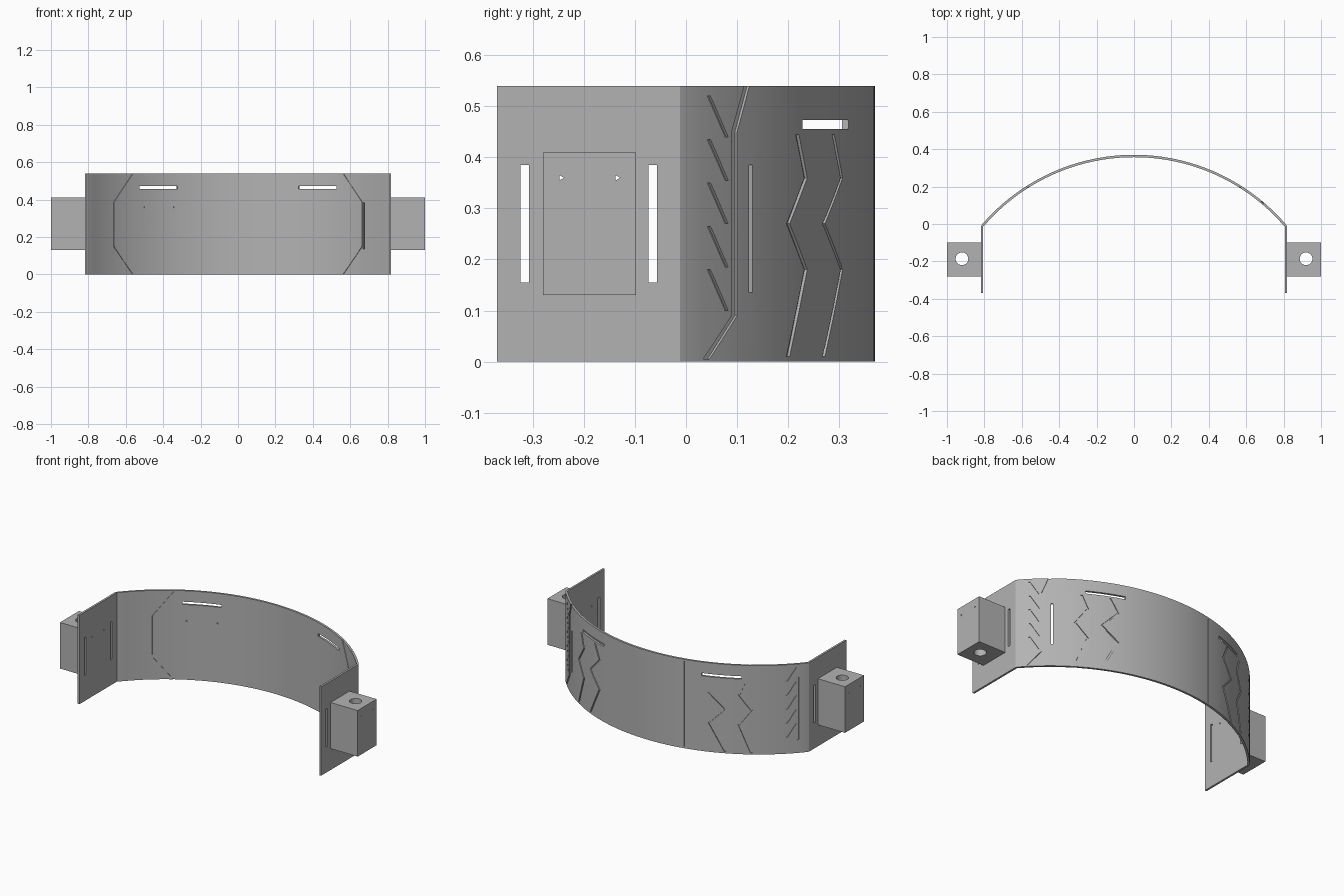
import bpy, bmesh, math
from mathutils import Matrix, Vector

if "Cube" in bpy.data.objects:
    bpy.data.objects.remove(bpy.data.objects["Cube"], do_unlink=True)

R, T, H = 1.072, 0.013, 0.54        # arch radius, wall thickness, height
CY = 0.37 - R                       # arch centre in y

grey = bpy.data.materials.new("plain_grey")
grey.use_nodes = True
grey.diffuse_color = (0.45, 0.45, 0.45, 1)
grey.node_tree.nodes["Principled BSDF"].inputs["Base Color"].default_value = grey.diffuse_color


def finish(name, bm):
    bmesh.ops.recalc_face_normals(bm, faces=bm.faces[:])
    me = bpy.data.meshes.new(name)
    bm.to_mesh(me)
    bm.free()
    me.materials.append(grey)
    ob = bpy.data.objects.new(name, me)
    bpy.context.collection.objects.link(ob)
    return ob


def loft(bm, loops, closed=False):
    """Skin a row of four-point sections and cap both ends."""
    rings = [[bm.verts.new(p) for p in ring] for ring in loops]
    for a, b in zip(rings, rings[1:]):
        for i in range(4):
            j = (i + 1) % 4
            bm.faces.new((a[i], a[j], b[j], b[i]))
    bm.faces.new(rings[0])
    bm.faces.new(rings[-1])


def on_arch(x, r, z):
    a = math.asin(max(-1, min(1, x / R)))
    return (r * math.sin(a), CY + r * math.cos(a), z)


def arch_x(y):
    return math.sqrt(R * R - (y - CY) ** 2)


def ribbon(bm, path, w, r0, r1):
    """Upright strip following (x, z) points on the arch between two radii."""
    loft(bm, [[on_arch(x - w, r0, z), on_arch(x + w, r0, z),
               on_arch(x + w, r1, z), on_arch(x - w, r1, z)] for x, z in path])


def box(bm, lo, hi):
    lo, hi = Vector(lo), Vector(hi)
    m = Matrix.Translation((lo + hi) / 2) @ Matrix.Diagonal((*(hi - lo), 1))
    bmesh.ops.create_cube(bm, size=1, matrix=m)


def rod(bm, centre, radius, length, sides, axis="Z"):
    m = Matrix.Translation(centre)
    if axis == "X":
        m = m @ Matrix.Rotation(math.pi / 2, 4, "Y")
    bmesh.ops.create_cone(bm, cap_ends=True, segments=sides, radius1=radius,
                          radius2=radius, depth=length, matrix=m)


def carve(ob, bm):
    cutter = finish("cutter", bm)
    cutter.hide_render = True
    mod = ob.modifiers.new("carve", "BOOLEAN")
    mod.operation, mod.solver, mod.object = "DIFFERENCE", "EXACT", cutter
    mod.use_self = True
    dg = bpy.context.evaluated_depsgraph_get()
    me = bpy.data.meshes.new_from_object(ob.evaluated_get(dg))
    ob.modifiers.clear()
    ob.data = me
    bpy.data.objects.remove(cutter, do_unlink=True)


def smooth(ob, angle):
    bpy.ops.object.select_all(action="DESELECT")
    ob.select_set(True)
    bpy.context.view_layer.objects.active = ob
    bpy.ops.object.shade_smooth_by_angle(angle=math.radians(angle))


# Arched wall with its two straight side plates, as outer and inner pairs
end = [((0.818, -0.37), (0.806, -0.37)), ((0.818, -0.012), (0.806, -0.012))]
pairs = [((-o[0], o[1]), (-i[0], i[1])) for o, i in end]
for k in range(49):
    x = R * math.sin((k / 24 - 1) * math.asin(0.808 / R))
    pairs.append((on_arch(x, R, 0)[:2], on_arch(x, R - T, 0)[:2]))
pairs += end[::-1]
bm = bmesh.new()
loft(bm, [[(*o, 0), (*i, 0), (*i, H), (*o, H)] for o, i in pairs])
wall = finish("curved_wall", bm)

# Through slots and pin holes
bm = bmesh.new()
for s in (-1, 1):
    ribbon(bm, [(s * 0.43, 0.456), (s * 0.43, 0.473)], 0.102, R - 0.06, R + 0.05)
    for y in (-0.316, -0.065):
        box(bm, (s * 0.812 - 0.03, y - 0.008, 0.155), (s * 0.812 + 0.03, y + 0.008, 0.385))
    for y in (-0.245, -0.135):
        rod(bm, (s * 0.812, y, 0.36), 0.006, 0.06, 3, "X")
for x in (-0.51, -0.35):
    ribbon(bm, [(x, 0.355), (x, 0.363)], 0.004, R - 0.03, R - 0.006)
ribbon(bm, [(0.68, 0.135), (0.68, 0.385)], 0.004, R - 0.05, R + 0.05)
carve(wall, bm)

# Shallow decorative grooves
bm = bmesh.new()
out = (R - 0.006, R + 0.02)
inn = (R - T - 0.02, R - T + 0.005)
for s in (-1, 1):
    # zigzags on the outside below the long slots
    for y in (0.2, 0.27):
        a, b = arch_x(y), arch_x(y + 0.035)
        path = [(a, 0.01), (b, 0.18), (a, 0.27), (b, 0.36), ((a + b) / 2, 0.445)]
        ribbon(bm, [(s * x, z) for x, z in path], 0.005, *out)
    # slanted ticks near the side plates
    for k in range(5):
        z = 0.1 + k * 0.085
        ribbon(bm, [(s * arch_x(0.08), z), (s * arch_x(0.045), z + 0.08)], 0.003, *out)
    # cut-corner frame on the inside
    frame = [(0.565, -0.01), (0.675, 0.15), (0.675, 0.385), (0.565, 0.55)]
    ribbon(bm, [(s * x, z) for x, z in frame], 0.004, *inn)
# bent bracket line on one side, upright line on the other
ribbon(bm, [(arch_x(0.04), 0.005), (arch_x(0.095), 0.09), (arch_x(0.095), 0.45),
            (arch_x(0.122), 0.55)], 0.006, *out)
ribbon(bm, [(-arch_x(0.036), 0.08), (-arch_x(0.036), 0.46)], 0.003, *out)
ribbon(bm, [(-0.23, 0.01), (-0.23, 0.53)], 0.002, *out)
carve(wall, bm)
smooth(wall, 15)

# Mounting blocks with an upright bolt hole and two pin holes
for s, side in ((1, "left"), (-1, "right")):
    bm = bmesh.new()
    xs = sorted((s * 0.818, s * 1.0))
    box(bm, (xs[0], -0.28, 0.13), (xs[1], -0.098, 0.41))
    block = finish(side + "_mounting_block", bm)
    bm = bmesh.new()
    rod(bm, (s * 0.92, -0.186, 0.27), 0.034, 0.5, 32)
    for y in (-0.245, -0.135):
        rod(bm, (s * 0.91, y, 0.36), 0.006, 0.4, 3, "X")
    carve(block, bm)
    smooth(block, 30)
